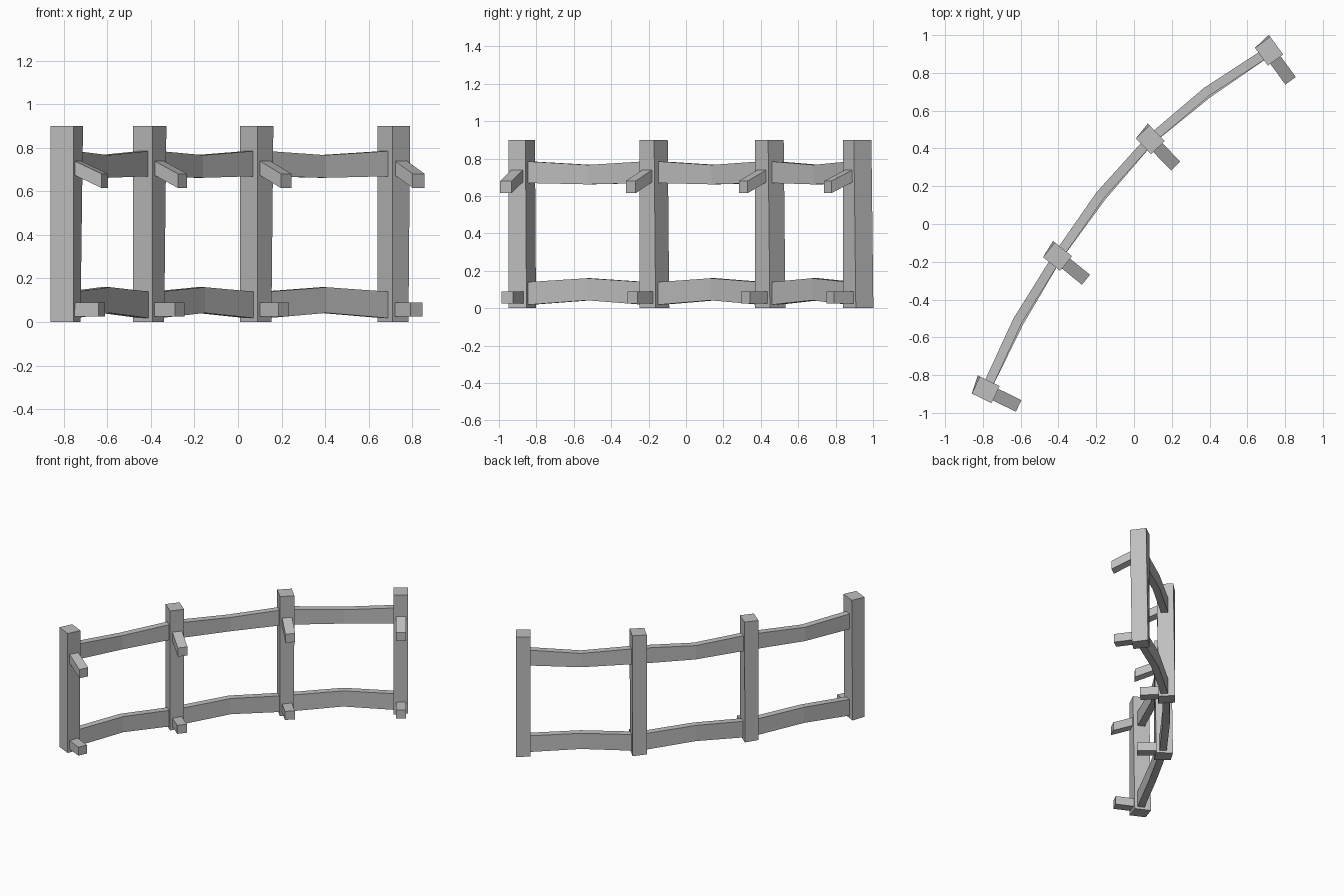
import bpy
import bmesh
from math import radians, cos, sin
from mathutils import Vector

cube = bpy.data.objects.get("Cube")
if cube:
    bpy.data.objects.remove(cube, do_unlink=True)

grey = bpy.data.materials.new("plain grey")
grey.use_nodes = True
colour = (0.52, 0.52, 0.52, 1)
grey.diffuse_color = colour
grey.node_tree.nodes["Principled BSDF"].inputs["Base Color"].default_value = colour


def loft(name, sections):
    """Closed solid through a row of four-cornered sections."""
    bm = bmesh.new()
    rings = [[bm.verts.new(p) for p in ring] for ring in sections]
    bm.faces.new(rings[0])
    bm.faces.new(rings[-1])
    for a, b in zip(rings, rings[1:]):
        for i in range(4):
            j = (i + 1) % 4
            bm.faces.new((a[i], a[j], b[j], b[i]))
    bmesh.ops.recalc_face_normals(bm, faces=bm.faces[:])
    mesh = bpy.data.meshes.new(name)
    bm.to_mesh(mesh)
    bm.free()
    mesh.materials.append(grey)
    obj = bpy.data.objects.new(name, mesh)
    bpy.context.collection.objects.link(obj)


def section(centre, side, width, low, high):
    """Upright rectangle across a beam."""
    half = side * width / 2
    return [centre + s * half + Vector((0, 0, z))
            for s, z in ((-1, low), (1, low), (1, high), (-1, high))]


# Post centres along the arc and the heading of each post's outer face
posts = [(-0.785, -0.878, -26), (-0.405, -0.173, -39),
         (0.086, 0.446, -46), (0.715, 0.915, -54)]

for number, (x, y, angle) in enumerate(posts, 1):
    c = Vector((x, y, 0))
    n = Vector((cos(radians(angle)), sin(radians(angle)), 0))
    t = Vector((-n.y, n.x, 0))

    # Upright post, slightly skewed at its foot
    rings = []
    for z, skew in ((0, 0.013), (0.9, 0)):
        rings.append([c + n * (a * 0.058 - (skew if b > 0 else 0)) + t * b * 0.05
                      + Vector((0, 0, z))
                      for a, b in ((-1, -1), (1, -1), (1, 1), (-1, 1))])
    loft(f"post_{number}", rings)

    # Drooping upper peg and level lower peg
    loft(f"upper_peg_{number}", [section(c + n * 0.03, t, 0.068, 0.685, 0.75),
                                 section(c + n * 0.194, t, 0.068, 0.615, 0.68)])
    loft(f"lower_peg_{number}", [section(c + n * 0.03, t, 0.068, 0.026, 0.09),
                                 section(c + n * 0.178, t, 0.068, 0.026, 0.09)])

# Bent rails: end heights, middle heights, backward bow
rails = {"upper_rail": ((0.67, 0.787), (0.662, 0.766), 0.025),
         "lower_rail": ((0.015, 0.137), (0.042, 0.16), 0.015)}
for number, (p, q) in enumerate(zip(posts, posts[1:]), 1):
    a, b = Vector((p[0], p[1], 0)), Vector((q[0], q[1], 0))
    along = (b - a).normalized()
    back = Vector((-along.y, along.x, 0))
    for name, (end, middle, bow) in rails.items():
        loft(f"{name}_{number}", [section(a, back, 0.05, *end),
                                  section((a + b) / 2 + back * bow, back, 0.05, *middle),
                                  section(b, back, 0.05, *end)])
